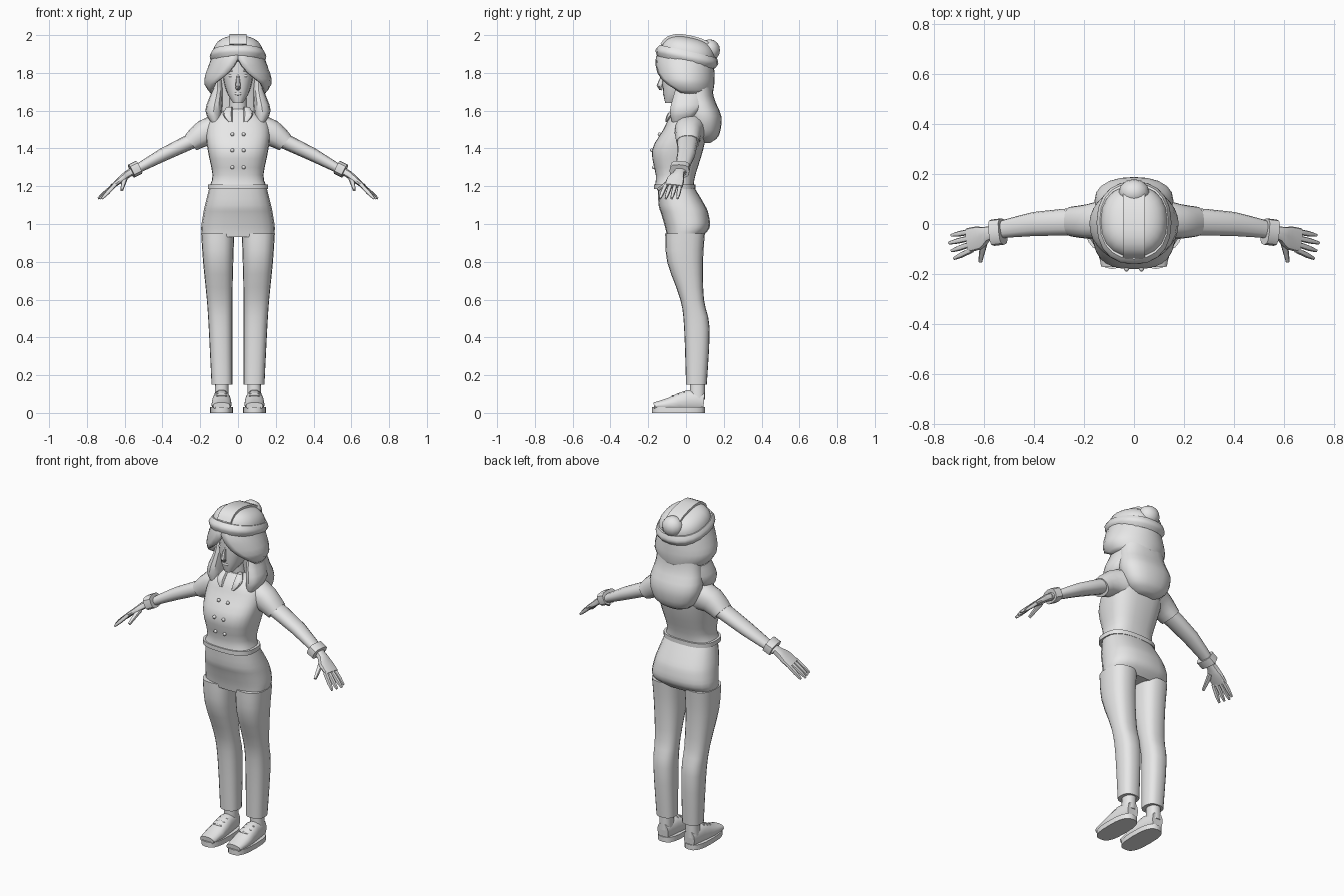
import bpy, bmesh, math
from mathutils import Vector, Matrix

default_cube = bpy.data.objects.get("Cube")
if default_cube:
    bpy.data.objects.remove(default_cube, do_unlink=True)

shade = 0.8
grey = bpy.data.materials.new("plain grey")
grey.use_nodes = True
grey.diffuse_color = (shade, shade, shade, 1)
grey.node_tree.nodes["Principled BSDF"].inputs["Base Color"].default_value = grey.diffuse_color


def finish(name, bm, mirror=False):
    """Turn a bmesh into a shaded object, optionally mirrored across x."""
    bmesh.ops.recalc_face_normals(bm, faces=bm.faces[:])
    mesh = bpy.data.meshes.new(name)
    bm.to_mesh(mesh)
    bm.free()
    mesh.materials.append(grey)
    part = bpy.data.objects.new(name, mesh)
    bpy.context.collection.objects.link(part)
    bpy.ops.object.select_all(action='DESELECT')
    part.select_set(True)
    bpy.context.view_layer.objects.active = part
    bpy.ops.object.shade_smooth_by_angle(angle=math.radians(40))
    if mirror:
        modifier = part.modifiers.new("mirror", 'MIRROR')
        modifier.use_mirror_merge = False
    return part


def refine(rows, steps):
    """Insert spline-interpolated rows between the given ones."""
    rows = [Vector(row) for row in rows]
    result = []
    for k in range(len(rows) - 1):
        before, a, b = rows[max(k - 1, 0)], rows[k], rows[k + 1]
        after = rows[min(k + 2, len(rows) - 1)]
        slope_a, slope_b = (b - before) / 2, (after - a) / 2
        for s in range(steps):
            t = s / steps
            chord = a.lerp(b, t * t * (3 - 2 * t))
            result.append(chord + slope_a * t * (1 - t) ** 2 - slope_b * t * t * (1 - t))
    return result + [rows[-1]]


def skin(name, rings, closed=True, mirror=False):
    """Bridge equal-length rings of points; closed rings get end caps."""
    bm = bmesh.new()
    loops = [[bm.verts.new(point) for point in ring] for ring in rings]
    count = len(loops[0])
    for lower, upper in zip(loops, loops[1:]):
        for i in range(count if closed else count - 1):
            j = (i + 1) % count
            bm.faces.new((lower[i], lower[j], upper[j], upper[i]))
    if closed:
        bm.faces.new(loops[0])
        bm.faces.new(loops[-1])
    return finish(name, bm, mirror)


def oval(angle, power):
    c, s = math.cos(angle), math.sin(angle)
    return math.copysign(abs(c) ** (2 / power), c), math.copysign(abs(s) ** (2 / power), s)


def outline(power, sides):
    return [oval(math.tau * i / sides, power) for i in range(sides)]


def stack(name, levels, power=2.3, sides=20, steps=3, mirror=False):
    """Loft of level ovals, each (z, x min, x max, y min, y max)."""
    rings = [[((x0 + x1 + u * (x1 - x0)) / 2, (y0 + y1 + v * (y1 - y0)) / 2, z)
              for u, v in outline(power, sides)]
             for z, x0, x1, y0, y1 in refine(levels, steps)]
    return skin(name, rings, mirror=mirror)


def centred(name, levels, **options):
    """Loft symmetric in x, each level (z, half width, y min, y max)."""
    return stack(name, [(z, -w, w, front, back) for z, w, front, back in levels], **options)


def tube(name, path, power=2.3, sides=12, steps=2, mirror=True):
    """Loft along a path of (x, y, z, half width, half thickness)."""
    path = refine(path, steps)
    points = [Vector(row[:3]) for row in path]
    rings = []
    for k, (centre, row) in enumerate(zip(points, path)):
        along = (points[min(k + 1, len(points) - 1)] - points[max(k - 1, 0)]).normalized()
        guide = Vector((0, 1, 0)) if abs(along.y) < abs(along.x) + abs(along.z) else Vector((1, 0, 0))
        across = (guide - along * guide.dot(along)).normalized()
        normal = along.cross(across)
        rings.append([centre + across * u * row[3] + normal * v * row[4] for u, v in outline(power, sides)])
    return skin(name, rings, mirror=mirror)


def ball(name, position, size, mirror=False):
    bm = bmesh.new()
    matrix = Matrix.Translation(position) @ Matrix.Diagonal((*size, 1))
    bmesh.ops.create_uvsphere(bm, u_segments=12, v_segments=8, radius=1, matrix=matrix)
    return finish(name, bm, mirror)


# Trousers
centred("trouser_hips", [(.93, .19, -.1, .08), (.98, .195, -.11, .125), (1.05, .185, -.13, .12),
                         (1.1, .175, -.145, .1), (1.2, .15, -.15, .04)], power=2.5)
stack("trouser_leg", [(.15, .03, .14, 0, .11), (.45, .03, .155, -.01, .125), (.6, .03, .165, -.03, .095),
                      (.8, .025, .185, -.1, .09), (.95, .02, .195, -.11, .1)], power=2.5, mirror=True)

# Jacket with hem, collar flaps and buttons
centred("jacket_body", [(1.2, .15, -.165, .04), (1.26, .135, -.16, .05), (1.39, .16, -.18, .09),
                        (1.5, .17, -.12, .11), (1.56, .14, -.09, .1), (1.61, .05, -.05, .06)],
        power=2.7, sides=28)
hem = .16
centred("jacket_hem", [(1.185, hem, -.17, .05), (1.21, hem, -.17, .05)], power=2.7, sides=28, steps=1)
for row, (height, depth) in enumerate([(1.475, .14), (1.39, .18), (1.3, .17)]):
    ball(f"jacket_button_{row + 1}", (.03, -depth, height), (.01, .01, .01), mirror=True)
tube("jacket_sleeve", [(.11, .02, 1.5, .08, .08), (.18, .01, 1.48, .07, .07), (.25, .01, 1.43, .06, .05)],
     sides=16)
stack("collar_flap", [(1.54, .03, .05, -.11, -.1), (1.58, .03, .08, -.1, -.06), (1.62, .03, .06, -.06, -.03)],
      sides=8, mirror=True)

# Arms, cuffs and hands
tube("arm", [(.2, .01, 1.46, .056, .042), (.4, 0, 1.365, .048, .035), (.57, -.03, 1.27, .03, .02)])
tube("arm_cuff", [(.525, -.03, 1.3, .053, .038), (.565, -.035, 1.28, .053, .038)], power=3, steps=1)
tube("palm", [(.55, -.03, 1.285, .025, .02), (.59, -.04, 1.26, .03, .02), (.62, -.055, 1.235, .047, .017),
              (.665, -.065, 1.2, .048, .012)], power=3)
for k, name in enumerate(["little", "ring", "middle", "index"]):
    root = Vector((.65, -.03 - .025 * k, 1.21))
    reach = Vector((.09 - .01 * abs(k - 1), -.015 - .006 * k, -.075))
    path = [(*(root + reach * t), width, width) for t, width in ((0, .011), (.6, .011), (1, .006))]
    tube(name + "_finger", path, sides=8)
tube("thumb", [(.6, -.07, 1.24, .016, .013), (.615, -.15, 1.18, .008, .008)], sides=8)

# Ankles and shoes
stack("ankle", [(.07, .05, .125, .02, .1), (.16, .05, .12, .02, .1)], steps=1, mirror=True)
stack("shoe_sole", [(z, .026, .148, -.18, .1) for z in (0, .03)], power=2.8, steps=1, mirror=True)
tube("shoe_upper", [(.087, -.17, .036, .045, .02), (.087, -.09, .045, .054, .035), (.087, .01, .063, .046, .06),
                    (.087, .095, .06, .035, .05)], sides=14)
for k in range(3):
    y, z = -.07 + .03 * k, .09 + .01 * k
    ball(f"shoe_lace_{k + 1}", (.087, y, z), (.03, .006, .006), mirror=True)

# Neck, head and face
centred("neck", [(1.56, .05, -.04, .06), (1.7, .045, -.05, .05)], steps=1)
centred("head", [(1.64, .025, -.11, -.05), (1.69, .056, -.12, .03), (1.77, .078, -.125, .08),
                 (1.86, .08, -.125, .09)])
tube("nose", [(0, -.12, 1.79, .007, .006), (0, -.14, 1.73, .016, .014), (0, -.125, 1.715, .01, .008)],
     sides=8, mirror=False)
ball("eye", (.036, -.11, 1.785), (.016, .008, .009), mirror=True)
ball("eyebrow", (.036, -.113, 1.81), (.022, .008, .004), mirror=True)
ball("mouth", (0, -.117, 1.69), (.02, .006, .009))

# Bobbed hair, open over the face: (z, half width, y front, y back, opening angle)
bob = [(1.93, .125, -.135, .125, 0), (1.88, .14, -.16, .145, 0), (1.8, .17, -.16, .15, .33),
       (1.74, .178, -.145, .15, .8), (1.685, .14, -.11, .14, 1.35)]
rows = []
for z, width, front, back, gap in refine(bob, 2):
    turns = [gap + (math.tau - 2 * gap) * i / 24 for i in range(25)]
    rows.append([(width * math.sin(t), (front + back - (back - front) * math.cos(t)) / 2, z) for t in turns])
shell = skin("hair_bob", rows, closed=False).modifiers.new("thickness", 'SOLIDIFY')
shell.thickness = .02
shell.offset = -1

# Long hair behind the shoulders and a lock on each side
centred("hair_back", [(1.43, .05, .06, .13), (1.47, .12, .03, .175), (1.57, .158, 0, .187),
                      (1.68, .14, -.02, .145), (1.82, .13, -.05, .14)])
stack("hair_lock", [(1.525, .1, .135, -.07, -.01), (1.6, .085, .173, -.085, .07), (1.7, .08, .14, -.06, .08),
                    (1.77, .085, .13, -.04, .08)], sides=12, mirror=True)

# Cap: tilted rolled band, domed crown, centre strip and pompom
band = centred("cap_band", [(-.03, .137, -.155, .155), (0, .15, -.17, .17), (.03, .137, -.155, .155)])
dome, length = 2.6, .148
profile = [oval(math.pi / 2 * k / 9, dome) for k in range(9)]
crown = centred("cap_crown", [(.105 * v, .135 * u, -length * u, length * u) for u, v in profile], steps=1)
arch = [oval(math.pi * k / 14, dome) for k in range(1, 13)]
strip = skin("cap_strip", [[(x, -length * u * scale, .11 * v * scale)
                            for x, scale in ((-.045, .9), (-.045, 1.04), (.045, 1.04), (.045, .9))]
                           for u, v in arch])
for part in (band, crown, strip):
    part.matrix_world = Matrix.Translation((0, .005, 1.885)) @ Matrix.Rotation(-.22, 4, 'X')
ball("cap_pompom", (0, .125, 1.92), (.062, .055, .058))
